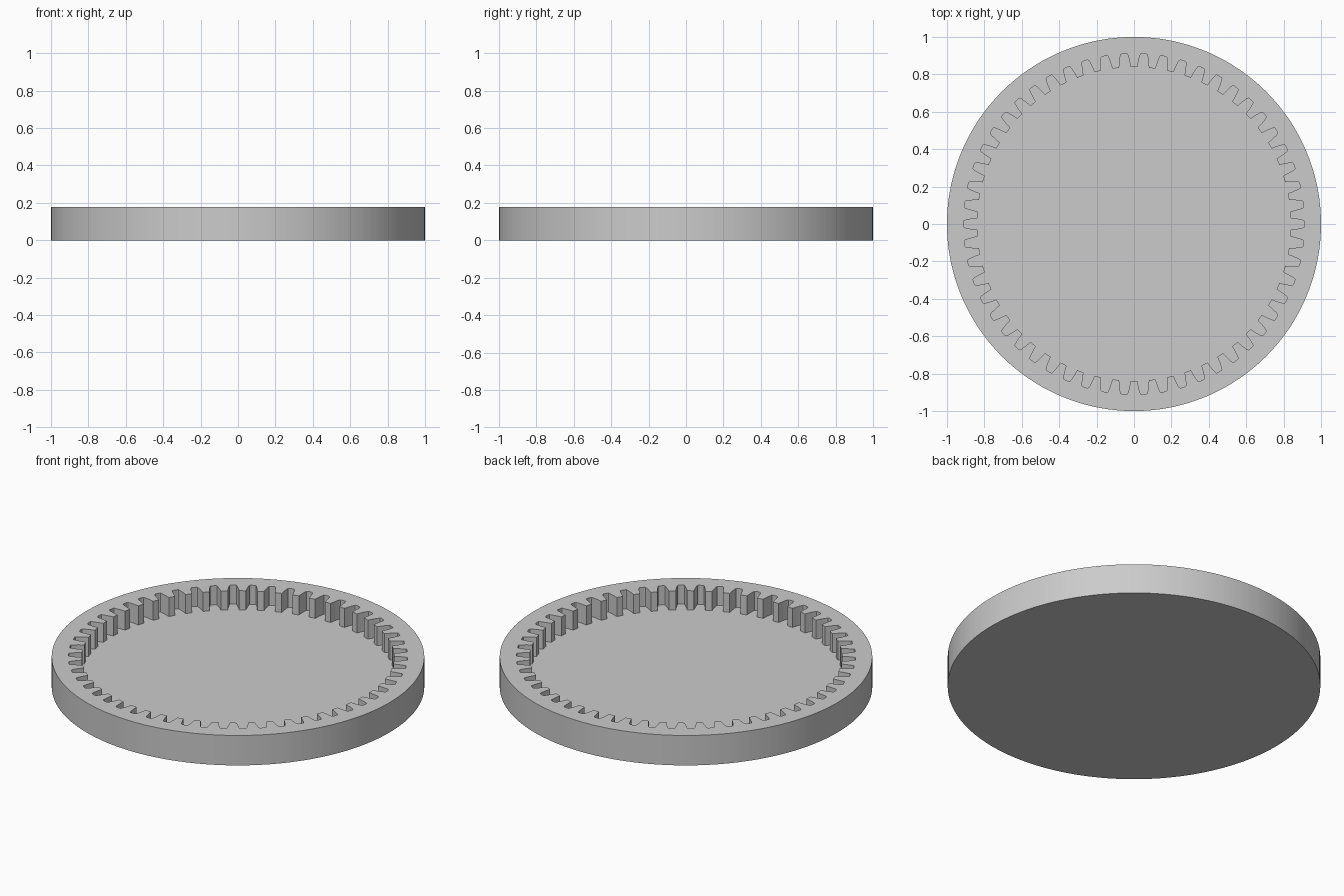
import bpy
import bmesh
from math import cos, sin, tau, radians

cube = bpy.data.objects.get("Cube")
if cube:
    bpy.data.objects.remove(cube, do_unlink=True)

# Sizes in gear modules, scaled so the outer radius is 1
TEETH = 54
UNIT = 1 / 31
OUTER = 1.0
HEIGHT = 5.5 * UNIT
FLOOR = 2 * UNIT

# One flank of a tooth gap: radius and half width, from opening to root
FLANK = [(26, 0.95), (27, 0.82), (27.8, 0.67), (28.15, 0.56), (28.25, 0.4)]
GAP = [(r * UNIT, -w / r) for r, w in FLANK]
GAP += [(r, -a) for r, a in reversed(GAP)]

grey = bpy.data.materials.new("plain grey")
grey.use_nodes = True
colour = (0.6, 0.6, 0.6, 1)
grey.diffuse_color = colour
grey.node_tree.nodes["Principled BSDF"].inputs["Base Color"].default_value = colour

# Toothed outline all the way round, as radius and angle
outline = [(r, a + tau * i / TEETH) for i in range(TEETH) for r, a in GAP]

bm = bmesh.new()


def loop(points, z):
    return [bm.verts.new((r * cos(a), r * sin(a), z)) for r, a in points]


def bridge(first, second):
    n = len(first)
    for i in range(n):
        j = (i + 1) % n
        bm.faces.new((first[i], first[j], second[j], second[i]))


# Closed dish: base, outer wall, rim, toothed wall, floor
rim_circle = [(OUTER, a) for r, a in outline]
loops = [loop(rim_circle, 0), loop(rim_circle, HEIGHT),
         loop(outline, HEIGHT), loop(outline, FLOOR)]
for lower, upper in zip(loops, loops[1:]):
    bridge(lower, upper)
bm.faces.new(list(reversed(loops[0])))
bm.faces.new(loops[-1])
bmesh.ops.recalc_face_normals(bm, faces=bm.faces)

mesh = bpy.data.meshes.new("ring_gear_dish")
bm.to_mesh(mesh)
bm.free()
mesh.materials.append(grey)
dish = bpy.data.objects.new("ring_gear_dish", mesh)
bpy.context.collection.objects.link(dish)

# Smooth outer wall with crisp teeth
bpy.ops.object.select_all(action="DESELECT")
dish.select_set(True)
bpy.context.view_layer.objects.active = dish
bpy.ops.object.shade_smooth_by_angle(angle=radians(20))
